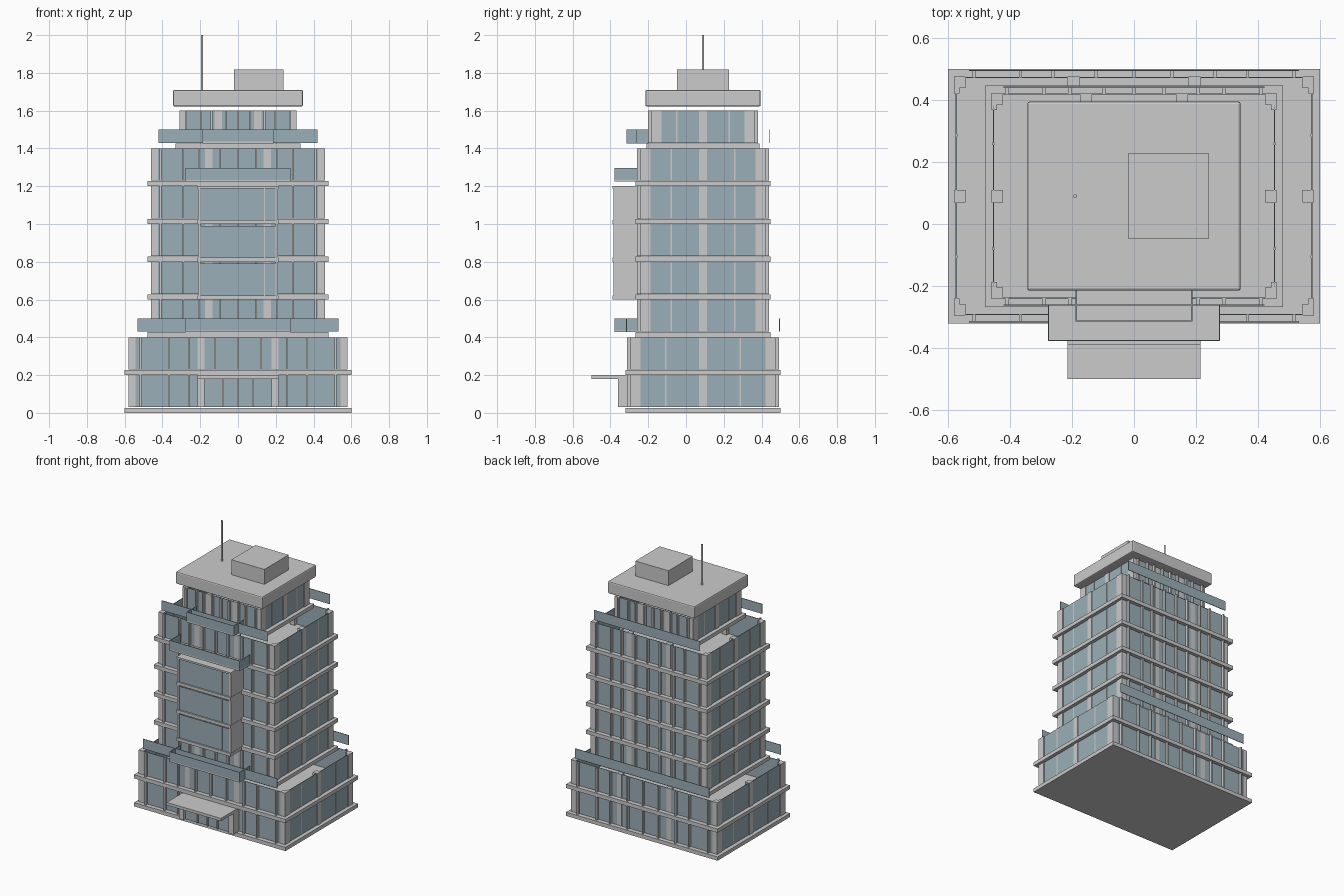
import bpy, bmesh
from mathutils import Matrix, Vector

if "Cube" in bpy.data.objects:
    bpy.data.objects.remove(bpy.data.objects["Cube"])

CY = 0.09  # depth centre of the tower
glass = bpy.data.materials.new("blue_glass")
glass.diffuse_color = (0.33, 0.43, 0.48, 1)
glass.use_nodes = True
glass.node_tree.nodes["Principled BSDF"].inputs["Base Color"].default_value = glass.diffuse_color


def boxes(name, items, mat=None, bevel=0):
    """One object from boxes given as (x0, x1, y0, y1, z0, z1)."""
    bm = bmesh.new()
    for x0, x1, y0, y1, z0, z1 in items:
        m = Matrix.Translation(((x0 + x1) / 2, (y0 + y1) / 2, (z0 + z1) / 2))
        m = m @ Matrix.Diagonal((abs(x1 - x0), abs(y1 - y0), z1 - z0, 1))
        bmesh.ops.create_cube(bm, size=1, matrix=m)
    return finish(name, bm, mat, bevel)


def finish(name, bm, mat=None, bevel=0):
    me = bpy.data.meshes.new(name)
    bm.to_mesh(me)
    bm.free()
    ob = bpy.data.objects.new(name, me)
    bpy.context.collection.objects.link(ob)
    if mat:
        me.materials.append(mat)
    if bevel:
        b = ob.modifiers.new("bevel", 'BEVEL')
        b.width, b.segments = bevel, 2
    return ob


def corner_columns(name, ox, oy, z0, z1):
    """Four columns with a notched (L-shaped) inner corner."""
    bm = bmesh.new()
    prof = [(0, 0), (.037, 0), (.037, .037), (.018, .037), (.018, .055), (0, .055)]
    for sx in (-1, 1):
        for sy in (-1, 1):
            f = bm.faces.new([bm.verts.new((sx * (ox - a), CY + sy * (oy - b), z0)) for a, b in prof])
            r = bmesh.ops.extrude_face_region(bm, geom=[f])
            bmesh.ops.translate(bm, vec=Vector((0, 0, z1 - z0)),
                                verts=[v for v in r['geom'] if isinstance(v, bmesh.types.BMVert)])
    bmesh.ops.recalc_face_normals(bm, faces=bm.faces)
    return finish(name, bm)


def storey(k, hx, hy):
    z = 0.2 * k
    z0, z1 = z + 0.03, z + 0.2
    ox, oy = hx - 0.02, hy - 0.025
    n = f"storey_{k}_"
    boxes(n + "slab", [(-hx, hx, CY - hy, CY + hy, z, z + 0.027)])
    corner_columns(n + "corner_columns", ox, oy, z0, z1)
    cols, fins, panes = [], [], []
    cx = 0.337 * ox
    for s in (-1, 1):
        # side column, glazing and mullions
        cols.append((s * (ox - .037), s * ox, CY - .02, CY + .02, z0, z1))
        gx = s * (ox - .007)
        panes.append((gx - .002, gx + .002, CY - oy + .04, CY + oy - .04, z0, z1))
        for t in (-1, 1):
            my = CY + t * oy * 0.51
            fins.append((gx - .004, gx + .004, my - .004, my + .004, z0, z1))
        # front and back columns, glazing and fins
        gy = CY + s * (oy - .003)
        for t in (-1, 1):
            cols.append((t * cx - .019, t * cx + .019, CY + s * (oy - .03), CY + s * oy, z0, z1))
        panes.append((-ox + .037, ox - .037, gy - .002, gy + .002, z0, z1))
        for f in (-.89, -.63, -.45, -.21, 0, .21, .45, .63, .89):
            fins.append((f * ox - .005, f * ox + .005, CY + s * (oy - .003), CY + s * (oy + .018), z0, z1))
    boxes(n + "columns", cols)
    boxes(n + "fins", fins)
    boxes(n + "glass", panes, glass)


def balcony(name, hx, y0, y1, z):
    """Thin floor with glass guard on three sides."""
    boxes(name + "_floor", [(-hx, hx, y0, y1, z - .003, z + .007)])
    boxes(name + "_guard", [(-hx, hx, y0, y0 + .004, z, z + .07)] +
          [(s * hx, s * (hx - .004), y0, y1, z, z + .07) for s in (-1, 1)], glass)


# podium, tower and top storeys
for k in range(8):
    storey(k, *((.6, .41) if k < 2 else (.48, .357) if k < 7 else (.33, .299)))

# long glass parapets at the setbacks
for name, hx, hy, z in (("podium_parapet", .532, .405, .43), ("tower_parapet", .42, .351, 1.43)):
    boxes(name, [(-hx, hx, CY + s * hy - .002, CY + s * hy + .002, z, z + .07) for s in (-1, 1)], glass)

# front balconies
balcony("lower_balcony", .278, -.378, -.26, .43)
balcony("bay_balcony", .278, -.378, -.26, 1.227)
balcony("upper_balcony", .188, -.315, -.2, 1.43)

# projecting front bay
walls, bands, panes = [], [], []
for k in (3, 4, 5):
    z = 0.2 * k
    bands.append((-.215, .215, -.39, -.25, z, z + .022))
    walls += [(s * .213, s * .198, -.385, -.24, z + .022, z + .2) for s in (-1, 1)]
    walls.append((.137, .143, -.385, -.375, z + .022, z + .19))
    panes.append((-.2, .2, -.38, -.376, z + .022, z + .19))
bands.append((-.215, .215, -.39, -.25, 1.188, 1.2))
boxes("bay_walls", walls)
boxes("bay_bands", bands)
boxes("bay_glass", panes, glass)

# entrance
boxes("entrance_canopy", [(-.215, .215, -.5, -.29, .18, .2)])
boxes("entrance_walls", [(s * .215, s * .178, -.36, -.29, .03, .18) for s in (-1, 1)])
boxes("entrance_mullions", [(x - .005, x + .005, -.352, -.335, .03, .18) for x in (-.08, 0, .08)])
boxes("entrance_glass", [(-.18, .18, -.342, -.338, .03, .18)], glass)

# roof, plant room and mast
boxes("roof", [(-.344, .344, CY - .305, CY + .305, 1.622, 1.71)], bevel=.008)
boxes("plant_room", [(-.02, .242, -.047, .227, 1.71, 1.817)])
bm = bmesh.new()
bmesh.ops.create_cone(bm, cap_ends=True, segments=12, radius1=.006, radius2=.006, depth=.295,
                      matrix=Matrix.Translation((-.19, CY, 1.8525)))
finish("mast", bm)
